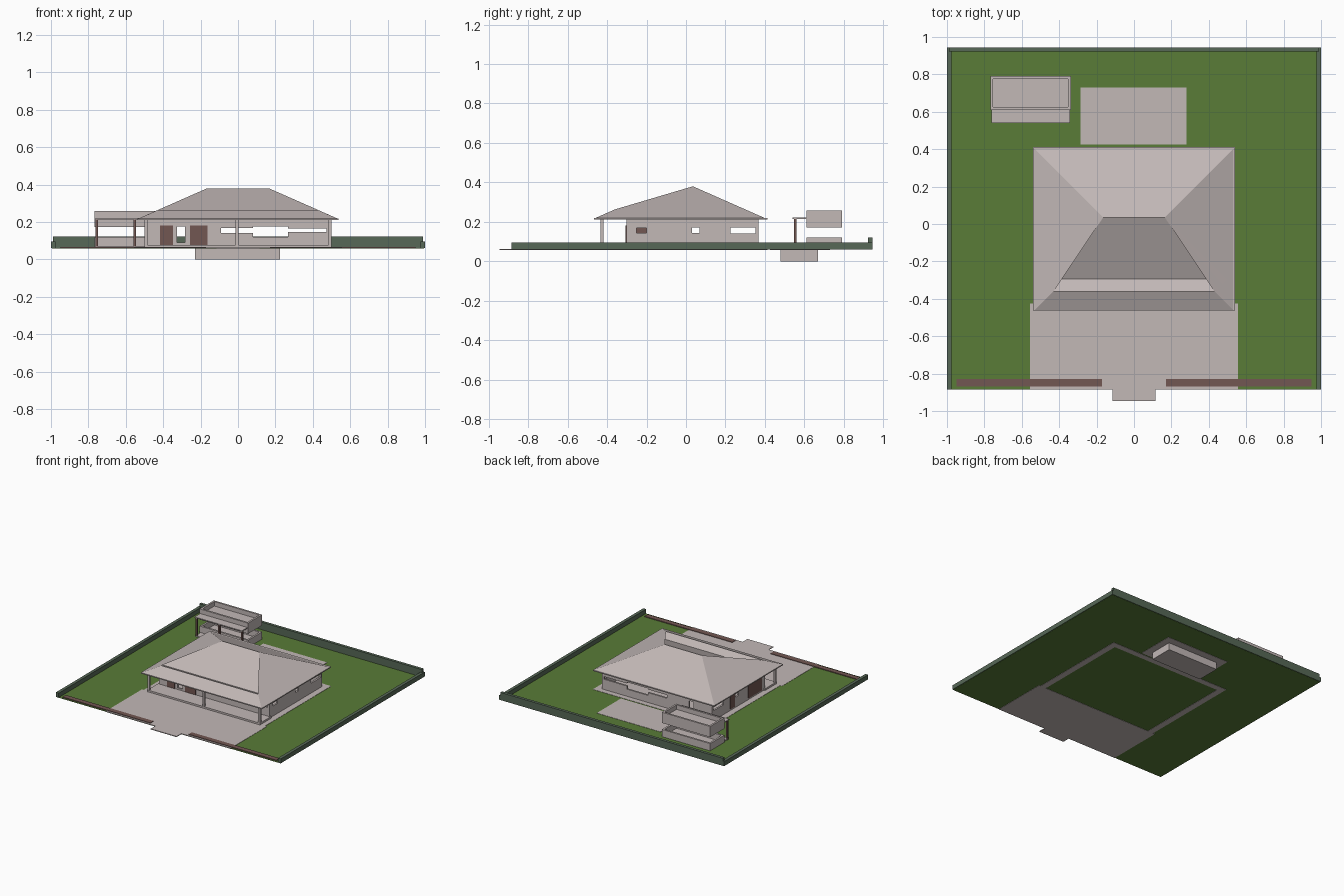
import bpy, bmesh

if "Cube" in bpy.data.objects:
    bpy.data.objects.remove(bpy.data.objects["Cube"])


def material(name, rgb):
    m = bpy.data.materials.new(name)
    m.diffuse_color = (*rgb, 1)
    m.use_nodes = True
    m.node_tree.nodes["Principled BSDF"].inputs["Base Color"].default_value = m.diffuse_color
    return m


STONE = material("pale_stone", (0.54, 0.48, 0.47))
LAWN = material("lawn_green", (0.10, 0.20, 0.038))
HEDGE = material("hedge_green", (0.095, 0.14, 0.095))
WOOD = material("brown_wood", (0.17, 0.095, 0.085))


def mesh_object(name, verts, faces, mat):
    me = bpy.data.meshes.new(name)
    me.from_pydata(verts, [], faces)
    bm = bmesh.new()
    bm.from_mesh(me)
    bmesh.ops.recalc_face_normals(bm, faces=bm.faces)
    bm.to_mesh(me)
    bm.free()
    me.materials.append(mat)
    ob = bpy.data.objects.new(name, me)
    bpy.context.collection.objects.link(ob)
    return ob


def box(name, x, y, z, mat):
    """Box from (min, max) ranges on each axis."""
    v = [(a, b, c) for a in x for b in y for c in z]
    f = [(0, 1, 3, 2), (4, 6, 7, 5), (0, 4, 5, 1), (2, 3, 7, 6), (0, 2, 6, 4), (1, 5, 7, 3)]
    return mesh_object(name, v, f, mat)


def cut(target, x, y, z):
    c = box(target.name + "_cutter", x, y, z, STONE)
    c.hide_render = True
    c.hide_viewport = True
    c.display_type = 'WIRE'
    m = target.modifiers.new("opening", 'BOOLEAN')
    m.operation, m.solver, m.object = 'DIFFERENCE', 'EXACT', c


def ring(name, x, y, z, t, mat):
    """Four walls of thickness t around a rectangle."""
    ob = box(name, x, y, z, mat)
    cut(ob, (x[0] + t, x[1] - t), (y[0] + t, y[1] - t), (z[0] - 0.05, z[1] + 0.05))
    return ob


# Plot: lawn, hedges and low front borders
G = 0.06
box("lawn", (-0.995, 0.995), (-0.885, 0.94), (G - 0.001, G + 0.001), LAWN)
for side, s in (("left", -1), ("right", 1)):
    box(side + "_hedge", sorted((s * 0.975, s)), (-0.885, 0.945), (G, 0.096), HEDGE)
    box(side + "_front_border", sorted((s * 0.17, s * 0.95)), (-0.87, -0.83), (G, 0.067), WOOD)
box("back_hedge", (-0.99, 0.99), (0.922, 0.945), (G, 0.121), HEDGE)

# Paving: forecourt, gate apron, border around the house, back patio and pit
P = (G - 0.003, G + 0.003)
box("forecourt", (-0.557, 0.555), (-0.885, -0.425), P, STONE)
box("gate_apron", (-0.115, 0.115), (-0.945, -0.885), P, STONE)
for s in (-1, 1):
    box("side_path", sorted((s * 0.49, s * 0.54)), (-0.425, 0.365), P, STONE)
box("back_path", (-0.54, 0.54), (0.365, 0.412), P, STONE)
box("patio", (-0.285, 0.282), (0.425, 0.73), P, STONE)
box("pit", (-0.23, 0.225), (0.48, 0.67), (0, G), STONE)

# House floor, porch slab and porch columns
box("house_floor", (-0.48, 0.48), (-0.29, 0.36), (G + 0.002, 0.072), STONE)
box("porch_slab", (-0.5, 0.5), (-0.435, -0.29), (G + 0.002, 0.077), STONE)
for cx in (-0.492, -0.005, 0.492):
    box("porch_column", (cx - 0.008, cx + 0.008), (-0.434, -0.418), (0.07, 0.214), STONE)

# House walls with openings
walls = ring("house_walls", (-0.49, 0.49), (-0.302, 0.368), (G + 0.002, 0.214), 0.014, STONE)
for x, z in (((-0.325, -0.283), (0.09, 0.175)),
             ((-0.09, 0.085), (0.142, 0.168)),
             ((0.08, 0.268), (0.12, 0.176)),
             ((0.262, 0.472), (0.145, 0.166))):
    cut(walls, x, (-0.4, 0.5), z)
for y, z in (((0.03, 0.068), (0.143, 0.17)), ((0.225, 0.353), (0.142, 0.17))):
    cut(walls, (-0.6, 0.6), y, z)
cut(walls, (0.4, 0.6), (-0.252, -0.2), (0.144, 0.168))

# Doors: thin plates on the front and left walls
for x in ((-0.418, -0.348), (-0.257, -0.162)):
    box("front_door", x, (-0.307, -0.299), (0.078, 0.182), WOOD)
for y in ((-0.26, -0.09), (0.085, 0.14)):
    box("left_door", (-0.495, -0.475), y, (0.075, 0.182), WOOD)

# Roof: hips at 45 degrees with a second low ridge over the porch
box("eave_plate", (-0.538, 0.538), (-0.466, 0.413), (0.211, 0.219), STONE)
E, T = 0.219, 0.38
half = [(0.165, 0.035, T), (0.53, 0.40, E), (0.53, -0.46, E), (0.43, -0.36, 0.263), (0.495, -0.295, 0.2345)]
verts = half + [(-x, y, z) for x, y, z in half]
mesh_object("hip_roof", verts, [
    (0, 1, 6, 5), (0, 5, 9, 4), (4, 9, 8, 3), (3, 8, 7, 2), (1, 2, 7, 6),
    (0, 4, 3), (0, 3, 2), (0, 2, 1), (5, 8, 9), (5, 7, 8), (5, 6, 7)], STONE)

# Outbuilding: low walls, raised open-topped box, canopy on posts
SX, SY = (-0.768, -0.338), (0.61, 0.79)
ring("outbuilding_low_wall", SX, SY, (G + 0.002, 0.12), 0.015, STONE)
box("outbuilding_floor", (-0.76, -0.345), (0.545, 0.785), (G + 0.002, 0.07), STONE)
ring("outbuilding_parapet", SX, SY, (0.172, 0.258), 0.015, STONE)
box("outbuilding_canopy", (-0.763, -0.343), (0.54, 0.78), (0.214, 0.222), STONE)
for cx in (-0.755, -0.553, -0.351):
    box("canopy_post", (cx - 0.007, cx + 0.007), (0.547, 0.561), (G, 0.215), WOOD)
